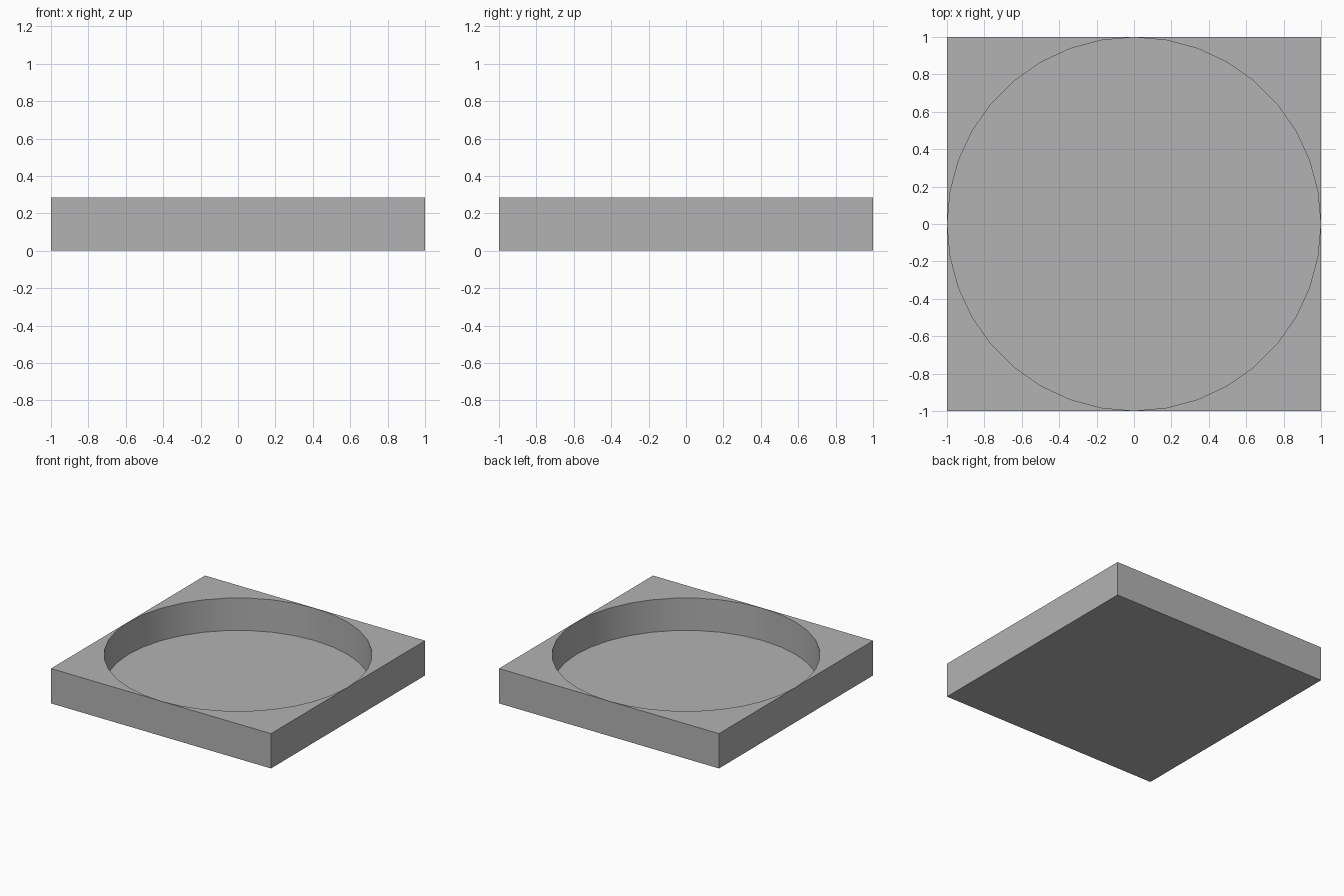
import bpy
import math

default = bpy.data.objects.get("Cube")
if default:
    bpy.data.objects.remove(default, do_unlink=True)

HEIGHT = 0.286
FLOOR = 0.02
RADIUS = 0.998

# Plain grey material
grey = bpy.data.materials.new("grey")
grey.use_nodes = True
colour = (0.45, 0.45, 0.45, 1)
grey.diffuse_color = colour
grey.node_tree.nodes["Principled BSDF"].inputs["Base Color"].default_value = colour

# Square block
bpy.ops.mesh.primitive_cube_add(size=2, location=(0, 0, HEIGHT / 2))
tray = bpy.context.object
tray.name = "square_tray"
tray.scale.z = HEIGHT / 2
bpy.ops.object.transform_apply(location=True, scale=True)
tray.data.materials.append(grey)

# Round pocket cutter, reaching above the block
bpy.ops.mesh.primitive_cylinder_add(vertices=36, radius=RADIUS, depth=1,
                                    location=(0, 0, FLOOR + 0.5))
cutter = bpy.context.object
cutter.name = "pocket_cutter"
cutter.hide_render = True
cutter.data.materials.append(grey)

# Cut the pocket and remove the cutter
cut = tray.modifiers.new("pocket", "BOOLEAN")
cut.operation = "DIFFERENCE"
cut.solver = "EXACT"
cut.object = cutter
bpy.context.view_layer.objects.active = tray
bpy.ops.object.modifier_apply(modifier=cut.name)
bpy.data.objects.remove(cutter, do_unlink=True)

# Smooth round wall, sharp rims and corners
bpy.ops.object.select_all(action="DESELECT")
tray.select_set(True)
bpy.context.view_layer.objects.active = tray
bpy.ops.object.shade_smooth_by_angle(angle=math.radians(30))
